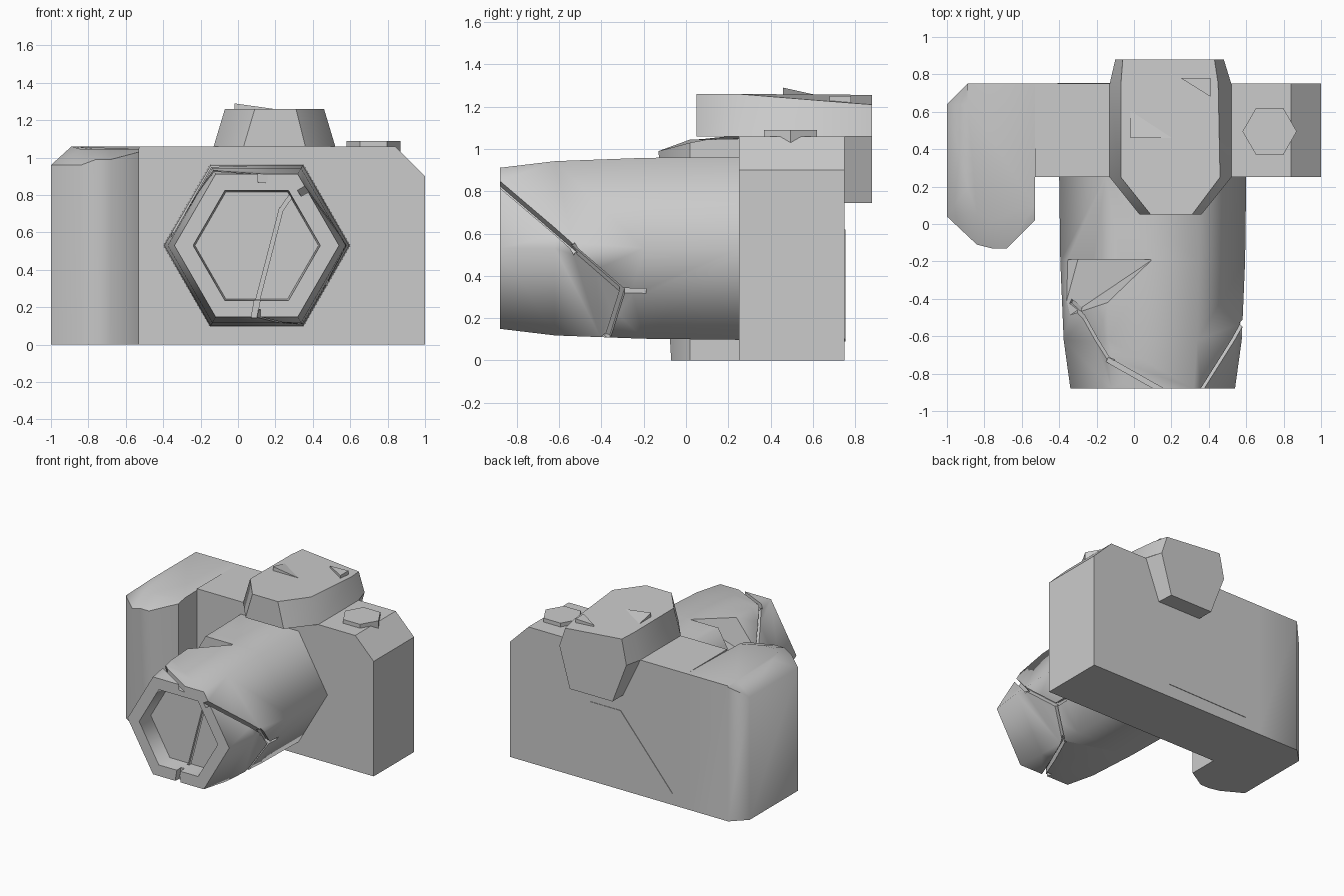
import bpy, bmesh
from math import cos, sin, pi, radians
from mathutils import Vector

if "Cube" in bpy.data.objects:
    bpy.data.objects.remove(bpy.data.objects["Cube"])


def finish(bm, name, smooth=None):
    bmesh.ops.recalc_face_normals(bm, faces=bm.faces[:])
    mesh = bpy.data.meshes.new(name)
    bm.to_mesh(mesh)
    bm.free()
    ob = bpy.data.objects.new(name, mesh)
    bpy.context.collection.objects.link(ob)
    if smooth:
        bpy.ops.object.select_all(action='DESELECT')
        ob.select_set(True)
        bpy.context.view_layer.objects.active = ob
        bpy.ops.object.shade_smooth_by_angle(angle=radians(smooth))
    return ob


def loft(name, rings, smooth=None):
    bm = bmesh.new()
    vs = [[bm.verts.new(p) for p in r] for r in rings]
    n = len(rings[0])
    for a, b in zip(vs, vs[1:]):
        for i in range(n):
            j = (i + 1) % n
            bm.faces.new((a[i], a[j], b[j], b[i]))
    bm.faces.new(vs[0])
    bm.faces.new(vs[-1])
    return finish(bm, name, smooth)


def add_hull(bm, pts):
    vs = [bm.verts.new(p) for p in pts]
    bmesh.ops.convex_hull(bm, input=vs)


def hull(name, pts, smooth=None):
    bm = bmesh.new()
    add_hull(bm, pts)
    return finish(bm, name, smooth)


def cut(ob, cutter):
    m = ob.modifiers.new("cut", 'BOOLEAN')
    m.object, m.operation, m.solver = cutter, 'DIFFERENCE', 'EXACT'
    m.use_self = True
    bpy.ops.object.select_all(action='DESELECT')
    bpy.context.view_layer.objects.active = ob
    ob.select_set(True)
    bpy.ops.object.modifier_apply(modifier=m.name)
    bpy.data.objects.remove(cutter)


# Main body with chamfered right shoulder
prof = [(-.53, 0), (1, 0), (1, .9), (.84, 1.06), (-.53, 1.06)]
loft("body", [[(x, y, z) for x, z in prof] for y in (.25, .75)])

# Left end with the hand grip
foot = [(-.53, .75), (-.89, .75), (-1, .64), (-1, .04), (-.84, -.11),
        (-.76, -.13), (-.68, -.13), (-.53, .02)]
base = [(x, y + (.06 if y < -.05 else 0), 0) for x, y in foot]
mid = [(x, y, .96 if x < -.8 else .99) for x, y in foot]
top = [(-.53, .75), (-.89, .75), (-.89, .64), (-.89, .2), (-.84, .06),
       (-.76, .02), (-.68, .02), (-.53, .1)]
mid[0], mid[1], mid[7] = (-.53, .75, 1.05), (-.89, .75, 1.05), (-.53, .02, 1.03)
loft("hand_grip", [base, mid, [(x, y, 1.06 if y > .15 else 1.045) for x, y in top]], 50)

# Viewfinder hump on top
low = [(-.13, .25), (.03, .05), (.36, .05), (.52, .25), (.52, .75), (.48, .88), (-.1, .88), (-.13, .75)]
high = [(-.07, .25, 1.26), (.09, .05, 1.26), (.31, .05, 1.26), (.46, .25, 1.26),
        (.45, .75, 1.22), (.43, .88, 1.21), (-.06, .88, 1.255), (-.07, .75, 1.257)]
loft("viewfinder_hump", [[(x, y, 1.06) for x, y in low], high], 40)

# Eyepiece hanging over the back
loft("eyepiece", [
    [(.02, .74, .745), (.40, .74, .745), (.52, .74, 1.06), (-.13, .74, 1.06)],
    [(.02, .88, .745), (.39, .88, .745), (.48, .88, 1.06), (-.1, .88, 1.06)]], 30)

# Small raised wedges on the hump
hull("hump_wedge", [(-.02, .46, 1.29), (-.02, .64, 1.25), (.3, .46, 1.245), (-.02, .46, 1.24)])
hull("hump_tab", [(.25, .78, 1.245), (.41, .78, 1.25), (.41, .68, 1.25),
                  (.25, .78, 1.21), (.41, .78, 1.2), (.41, .68, 1.2)])

# Shutter button and rear panel
loft("shutter_button", [[(.725 + .145 * cos(i * pi / 3), .495 + .145 * sin(i * pi / 3), z)
                         for i in range(6)] for z in (1.0, 1.09)])
panel = [(.30, .1), (-.41, .09), (.04, .62), (.30, .62)]
loft("rear_panel", [[(x, y, z) for x, z in panel] for y in (.745, .754)])

# Six-sided lens barrel with a recessed front
CX, CZ = .1, .53
stations = [(.26, .5), (-.2, .494), (-.62, .476), (-.88, .44), (-.88, .34), (-.75, .33)]
lens = loft("lens_barrel", [[(CX + r * cos(i * pi / 3), y, CZ + r * sin(i * pi / 3))
                             for i in range(6)] for y, r in stations], 62)

# Broken notch on the upper left of the barrel
cut(lens, hull("notch_cutter", [
    (.1, -.19, .965), (-.14, -.42, .955), (-.39, -.52, .56), (-.1, -.19, .87),
    (-.3, -.19, .60), (-.5, -.19, .6), (-.5, -.19, 1.1), (.1, -.19, 1.1),
    (-.14, -.42, 1.1), (-.5, -.52, 1.1)]))


# Cracks running around the barrel and across its front
def crack(path, normal=None, width=.026, depth=.045):
    bm = bmesh.new()
    for p, q in zip(path, path[1:]):
        p, q = Vector(p), Vector(q)
        d = (q - p).normalized()
        m = (p + q) / 2
        ang = round((Vector((m.x - CX, m.z - CZ)).angle_signed(Vector((1, 0))) - pi / 6) / (pi / 3)) * pi / 3 + pi / 6
        n = Vector(normal) if normal else Vector((cos(ang), 0, sin(ang)))
        side = d.cross(n).normalized() * width / 2
        n = side.cross(d).normalized() * depth
        if n.dot(Vector(normal) if normal else Vector((cos(ang), 0, sin(ang)))) < 0:
            n = -n
        bm2 = bmesh.new()
        add_hull(bm2, [e + side * s + n * t for e in (p - d * .01, q + d * .01)
                       for s in (-1, 1) for t in (-1, 1)])
        tmp = bpy.data.meshes.new("tmp")
        bmesh.ops.recalc_face_normals(bm2, faces=bm2.faces[:])
        bm2.to_mesh(tmp)
        bm2.free()
        bm.from_mesh(tmp)
        bpy.data.meshes.remove(tmp)
    cut(lens, finish(bm, "crack_cutter"))


crack([(.36, -.89, .84), (.58, -.53, .53), (.475, -.3, .33), (.475, -.2, .33)])
crack([(.475, -.3, .33), (.345, -.37, .11), (.1, -.89, .145)])
crack([(-.36, -.42, .62), (-.27, -.5, .73), (-.133, -.73, .93), (.15, -.89, .91)])
crack([(.095, -.75, .2), (.23, -.75, .72), (.3, -.75, .82)], (0, -1, 0), .02, .02)
crack([(.085, -.88, .14), (.105, -.88, .25)], (0, -1, 0), .03, .05)
